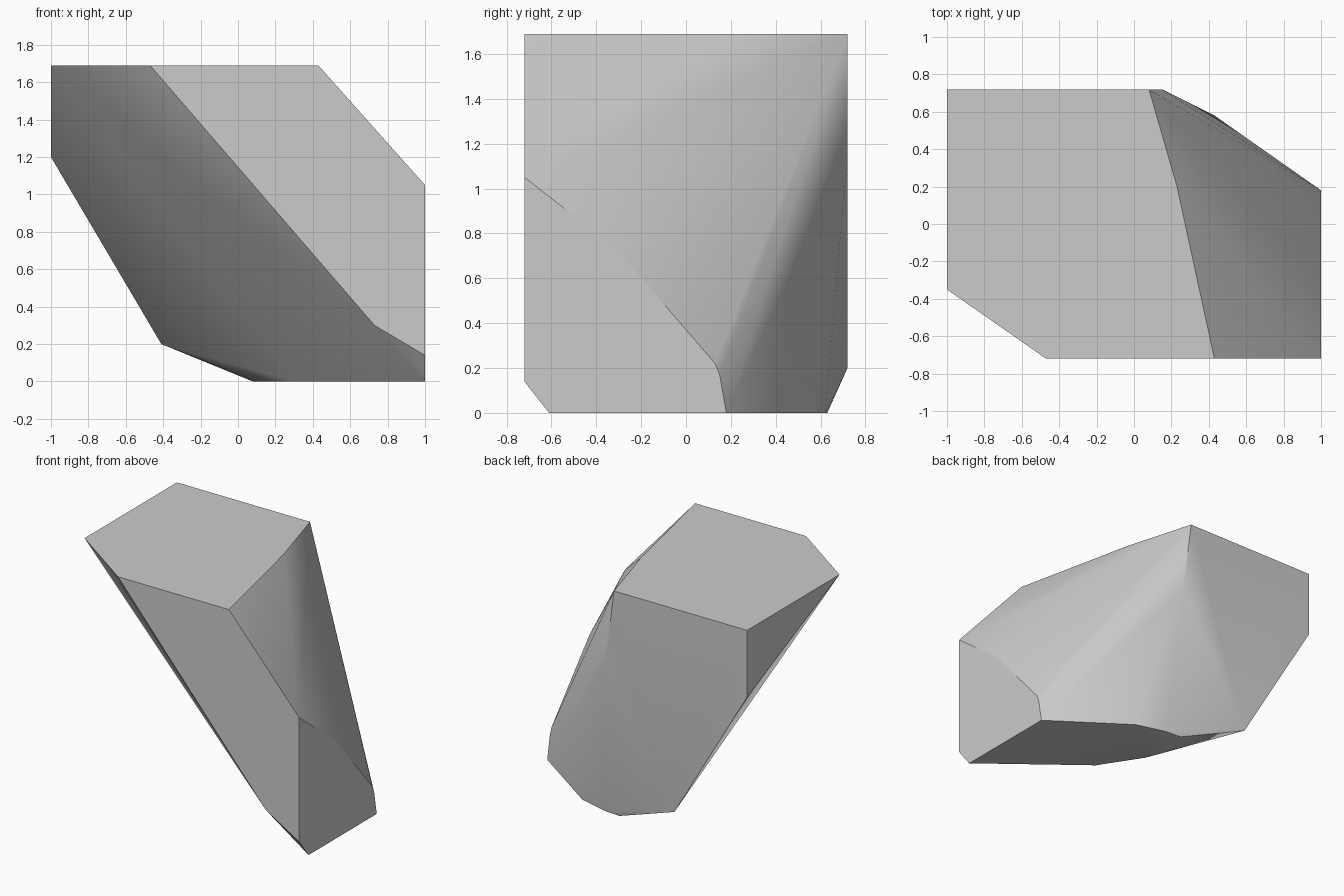
import bpy, bmesh, math
from mathutils import Vector

# Remove the default object
default_cube = bpy.data.objects.get("Cube")
if default_cube:
    bpy.data.objects.remove(default_cube, do_unlink=True)

# Limits of the block from which the stone is cut
SIDE, DEPTH, TOP = 1.0, 0.72, 1.69


def make_material(name, color):
    mat = bpy.data.materials.new(name)
    mat.use_nodes = True
    mat.diffuse_color = color
    mat.node_tree.nodes["Principled BSDF"].inputs["Base Color"].default_value = color
    return mat


def outline(axis, level, points):
    """Place a flat outline on the plane where the given axis equals level."""
    placed = []
    for point in points:
        coords = list(point)
        coords.insert(axis, level)
        placed.append(Vector(coords))
    return placed


# Flat facets of the stone, each lying on one plane of the block
top_facet = outline(2, TOP, [(-SIDE, DEPTH), (.08, DEPTH), (.23, .2),
                             (.43, -DEPTH), (-.47, -DEPTH), (-SIDE, -.35)])
bottom_facet = outline(2, 0, [(SIDE, -.61), (SIDE, .18), (.45, .56), (.23, .62),
                              (.1, .63), (.08, .4), (.1, .25), (.3, -.06), (.44, -.17)])
front_facet = outline(1, -DEPTH, [(SIDE, 1.05), (SIDE, .14), (.73, .3)])
back_facet = outline(1, DEPTH, [(-SIDE, 1.2), (-.41, .2), (.15, 1.15), (.11, 1.43)])
left_facet = outline(0, SIDE, [(-.65, .05), (.15, .17), (.13, .22), (-.31, .73)])
back_shoulder = [Vector((.43, .58, .14))]


def make_stone(name, facets, material):
    """Wrap the facets in one tight skin and join its coplanar faces."""
    bm = bmesh.new()
    for facet in facets:
        for point in facet:
            bm.verts.new(point)
    hull = bmesh.ops.convex_hull(bm, input=bm.verts)
    loose = set(hull["geom_interior"] + hull["geom_unused"])
    bmesh.ops.delete(bm, geom=[v for v in loose if isinstance(v, bmesh.types.BMVert)],
                     context="VERTS")
    bmesh.ops.dissolve_limit(bm, angle_limit=math.radians(.3),
                             verts=bm.verts, edges=bm.edges)
    bmesh.ops.recalc_face_normals(bm, faces=bm.faces)
    mesh = bpy.data.meshes.new(name)
    bm.to_mesh(mesh)
    bm.free()
    mesh.materials.append(material)
    stone = bpy.data.objects.new(name, mesh)
    bpy.context.collection.objects.link(stone)
    return stone


# Faceted stone with soft transitions on its worn sides
stone = make_stone("stone_block",
                   [top_facet, bottom_facet, front_facet, back_facet,
                    left_facet, back_shoulder],
                   make_material("stone_grey", (.6, .6, .6, 1)))
bpy.ops.object.select_all(action="DESELECT")
stone.select_set(True)
bpy.context.view_layer.objects.active = stone
bpy.ops.object.shade_smooth_by_angle(angle=math.radians(30))
